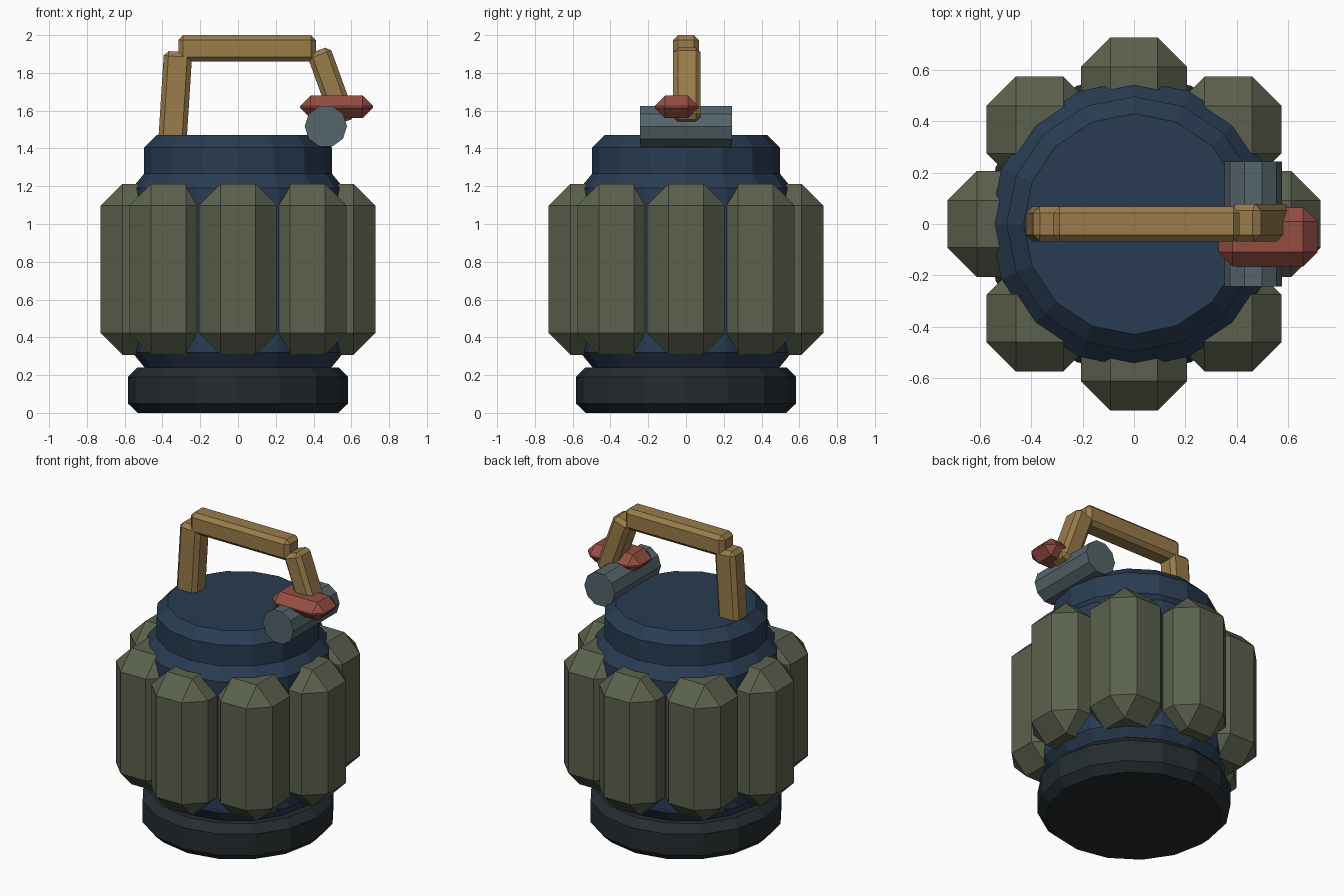
import bpy, bmesh, math
from mathutils import Matrix, Vector

if "Cube" in bpy.data.objects:
    bpy.data.objects.remove(bpy.data.objects["Cube"])


def material(name, rgb):
    m = bpy.data.materials.new(name)
    m.diffuse_color = (*rgb, 1)
    m.use_nodes = True
    m.node_tree.nodes["Principled BSDF"].inputs["Base Color"].default_value = m.diffuse_color
    return m


NAVY = material("navy", (0.022, 0.045, 0.085))
OLIVE = material("olive", (0.105, 0.12, 0.075))
BLACK = material("near_black", (0.018, 0.025, 0.028))
TAN = material("tan", (0.32, 0.20, 0.07))
RED = material("red", (0.30, 0.075, 0.055))
STEEL = material("steel", (0.09, 0.13, 0.145))


def finish(bm, name, mat, matrix=Matrix()):
    bmesh.ops.recalc_face_normals(bm, faces=bm.faces)
    me = bpy.data.meshes.new(name)
    bm.to_mesh(me)
    bm.free()
    me.materials.append(mat)
    ob = bpy.data.objects.new(name, me)
    ob.matrix_world = matrix
    bpy.context.collection.objects.link(ob)
    return ob


def lathe(name, profile, sides, mat, matrix=Matrix()):
    """Closed faceted solid of revolution from (radius, height) pairs."""
    bm = bmesh.new()
    rings = []
    for r, z in profile:
        angles = [2 * math.pi * i / sides for i in range(sides)]
        rings.append([bm.verts.new((r * math.cos(a), r * math.sin(a), z)) for a in angles])
    for low, high in zip(rings, rings[1:]):
        for i in range(sides):
            j = (i + 1) % sides
            bm.faces.new((low[i], low[j], high[j], high[i]))
    bm.faces.new(rings[0])
    bm.faces.new(rings[-1])
    return finish(bm, name, mat, matrix)


def chamfer_box(name, size, bevel, mat, matrix):
    bm = bmesh.new()
    bmesh.ops.create_cube(bm, size=1)
    bmesh.ops.scale(bm, vec=size, verts=bm.verts)
    bmesh.ops.bevel(bm, geom=bm.edges[:], offset=bevel, segments=1,
                    affect='EDGES', offset_type='OFFSET', clamp_overlap=True)
    return finish(bm, name, mat, matrix)


def bar(name, start, end, width, depth, bevel, mat):
    """Chamfered bar between two points in the x-z plane."""
    a, b = Vector(start), Vector(end)
    d = b - a
    rot = Matrix.Rotation(math.atan2(d.x, d.z), 4, 'Y')
    return chamfer_box(name, (width, depth, d.length), bevel, mat,
                       Matrix.Translation((a + b) / 2) @ rot)


# Foot, body and cap
lathe("base_ring", [(0.53, 0), (0.583, 0.05), (0.583, 0.19), (0.535, 0.24)], 16, BLACK)
lathe("body", [(0.49, 0.2), (0.49, 0.235), (0.56, 0.32), (0.56, 1.19), (0.49, 1.275)], 16, NAVY)
lathe("cap", [(0.497, 1.22), (0.497, 1.405), (0.43, 1.472)], 16, NAVY)

# Ring of eight chamfered blocks, all sharing one orientation
for k in range(8):
    a = k * math.pi / 4
    chamfer_box(f"side_block_{k + 1}", (0.415, 0.415, 0.905), 0.115, OLIVE,
                Matrix.Translation((0.52 * math.cos(a), 0.52 * math.sin(a), 0.76)))

# Handle
bar("handle_left_post", (-0.347, 0, 1.44), (-0.317, 0, 1.912), 0.15, 0.135, 0.025, TAN)
bar("handle_top_bar", (-0.315, 0, 1.93), (0.412, 0, 1.93), 0.14, 0.135, 0.025, TAN)
bar("handle_right_arm", (0.425, 0.005, 1.92), (0.562, 0.005, 1.54), 0.13, 0.145, 0.025, TAN)

# Latch block and roller
chamfer_box("latch_block", (0.385, 0.23, 0.12), 0.055, RED,
            Matrix.Translation((0.522, -0.05, 1.62)))
lathe("roller", [(0.112, -0.243), (0.112, 0.243)], 10, STEEL,
      Matrix.Translation((0.465, 0, 1.517)) @ Matrix.Rotation(math.pi / 2, 4, 'X'))
